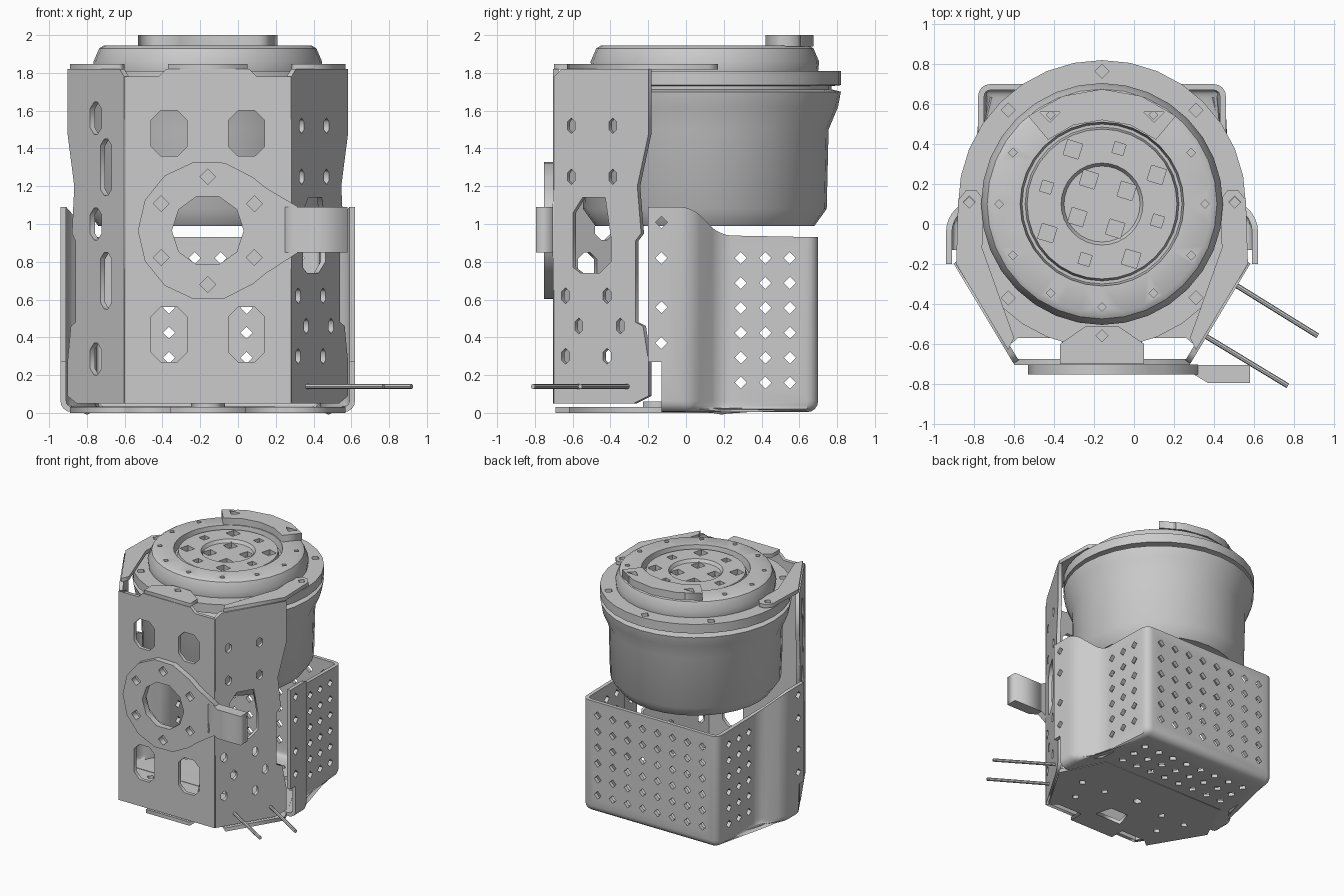
import bpy, bmesh, math
from math import sin, cos, radians, pi
from mathutils import Matrix, Vector

if "Cube" in bpy.data.objects:
    bpy.data.objects.remove(bpy.data.objects["Cube"])

CX, CY = -0.16, 0.10      # motor axis
T = 0.03                  # sheet thickness


def link(name, me, smooth=None):
    ob = bpy.data.objects.new(name, me)
    bpy.context.scene.collection.objects.link(ob)
    if smooth:
        me.shade_smooth()
        me.set_sharp_from_angle(angle=radians(smooth))
    return ob


def baked(ob):
    bpy.context.view_layer.update()
    dg = bpy.context.evaluated_depsgraph_get()
    return bpy.data.meshes.new_from_object(ob.evaluated_get(dg))


def ngon(x, y, r, n=4, ry=None, turn=0.0):
    return [(x + r * cos(2 * pi * i / n + turn), y + (ry or r) * sin(2 * pi * i / n + turn))
            for i in range(n)]


def window(x, y, w, h, c):
    a, b = w / 2, h / 2
    return [(x + s * p, y + t * q) for s, t, corner in
            ((1, 1, ((a, b - c), (a - c, b))), (-1, 1, ((a - c, b), (a, b - c))),
             (-1, -1, ((a, b - c), (a - c, b))), (1, -1, ((a - c, b), (a, b - c))))
            for p, q in corner]


def frame(origin, u, v):
    """Matrix placing a flat panel: u and v are its in-plane axes."""
    u, v = Vector(u), Vector(v)
    n = u.cross(v).normalized()
    m = Matrix((u, v, n)).transposed().to_4x4()
    m.translation = origin
    return m


def panel(name, outline, holes, matrix, thick=T):
    cu = bpy.data.curves.new(name, "CURVE")
    cu.dimensions, cu.fill_mode, cu.extrude = "2D", "BOTH", thick / 2
    for loop in [outline] + holes:
        sp = cu.splines.new("POLY")
        sp.points.add(len(loop) - 1)
        for p, (x, y) in zip(sp.points, loop):
            p.co = (x, y, 0, 1)
        sp.use_cyclic_u = True
    tmp = bpy.data.objects.new(name + "_tmp", cu)
    bpy.context.scene.collection.objects.link(tmp)
    me = baked(tmp)
    bpy.data.objects.remove(tmp)
    bpy.data.curves.remove(cu)
    me.transform(matrix)
    return link(name, me)


def flat(z):
    return Matrix.Translation((0, 0, z))


def upright(x, y):
    return frame((x, y, 0), (1, 0, 0), (0, 0, 1))


def add_prism(bm, center, axis, r, depth, n=4, turn=0.0):
    m = Matrix.Translation(center) @ Vector(axis).to_track_quat("Z", "Y").to_matrix().to_4x4()
    m = m @ Matrix.Rotation(turn, 4, "Z")
    bmesh.ops.create_cone(bm, cap_ends=True, segments=n, radius1=r, radius2=r,
                          depth=depth, matrix=m)


def cut(ob, bm, smooth):
    me = bpy.data.meshes.new("cutter")
    bm.to_mesh(me)
    bm.free()
    cutter = link("cutter", me)
    cutter.hide_render = True
    mod = ob.modifiers.new("cut", "BOOLEAN")
    mod.operation, mod.solver, mod.object = "DIFFERENCE", "EXACT", cutter
    result = baked(ob)
    ob.modifiers.clear()
    ob.data = result
    bpy.data.objects.remove(cutter)
    result.shade_smooth()
    result.set_sharp_from_angle(angle=radians(smooth))


def lathe(name, profile, n):
    bm = bmesh.new()
    vs = [bm.verts.new((r, 0, z)) for r, z in profile]
    es = [bm.edges.new(p) for p in zip(vs, vs[1:])]
    bmesh.ops.spin(bm, geom=vs + es, cent=(0, 0, 0), axis=(0, 0, 1), angle=2 * pi, steps=n)
    bmesh.ops.remove_doubles(bm, verts=bm.verts, dist=1e-4)
    bmesh.ops.recalc_face_normals(bm, faces=bm.faces)
    bmesh.ops.translate(bm, verts=bm.verts, vec=(CX, CY, 0))
    me = bpy.data.meshes.new(name)
    bm.to_mesh(me)
    bm.free()
    return link(name, me, 35)


def polar(r, deg, z):
    return (CX + r * cos(radians(deg)), CY + r * sin(radians(deg)), z)


# Motor can and flared rim
lathe("motor_can", [(0, .99), (.58, .99), (.645, 1.08), (.655, 1.5), (.705, 1.62),
                    (.72, 1.70), (.66, 1.715), (0, 1.715)], 32)
# Flange, dome and recessed output disc
head = lathe("motor_head", [(0, 1.70), (.67, 1.70), (.67, 1.73), (.72, 1.735), (.72, 1.81),
                            (.60, 1.81), (.605, 1.86), (.575, 1.93), (.55, 1.945),
                            (.41, 1.945), (.40, 1.88), (.385, 1.88), (.375, 1.925),
                            (.205, 1.925), (.19, 1.90), (0, 1.90)], 32)
bm = bmesh.new()
for i in range(8):
    add_prism(bm, polar(.665, 45 * i, 1.81), (0, 0, 1), .035, .06)
for i in range(12):
    add_prism(bm, polar(.515, 30 * i, 1.945), (0, 0, 1), .022, .05)
for i in range(4):
    for r, deg, z, size in ((.31, 28, 1.925, .055), (.29, 73, 1.925, .04), (.14, 28, 1.90, .055)):
        a = deg + 90 * i
        add_prism(bm, polar(r, a, z), (0, 0, 1), size, .08, turn=radians(28))
cut(head, bm, 35)

# Raised arc on the dome
arc = [polar(.575, 50 + 20 * i, 0)[:2] for i in range(5)]
arc += [polar(.42, 130 - 20 * i, 0)[:2] for i in range(5)]
panel("top_arc", arc, [ngon(CX + s * .26, .56, .05) for s in (-1, 1)], flat(1.97), .06)

# Front wall with windows
front = [(-.6, .05), (.28, .05), (.28, 1.78), (.10, 1.78), (.06, 1.82), (-.38, 1.82),
         (-.42, 1.78), (-.6, 1.78)]
holes = [window(CX + s * .205, z, .19, h, .05) for s in (-1, 1) for z, h in ((1.48, .24), (.415, .29))]
panel("front_wall", front, holes + [ngon(CX, .97, .21, 12)], upright(0, -.69))

# Slanted side walls
side = [(0, .05), (.42, .05), (.5, .09), (.5, .27), (.47, .46), (.43, .48), (.43, .91), (.46, .95),
        (.44, 1.2), (.5, 1.48), (.5, 1.82), (.04, 1.82), (0, 1.78)]
slots = [ngon(u + d, z, .024, 6, .042, pi / 6) for u, z in ((.09, 1.52), (.09, 1.25), (.06, .62), (.13, .46), (.06, .3))
         for d in (0, .22)]
slots.append([(.10, .77), (.14, .74), (.24, .74), (.30, .80), (.30, .93), (.27, 1.14), (.15, 1.14), (.10, 1.06)])
panel("left_wall", side, slots, frame((.27, -.69, 0), (.6, 1, 0), (0, 0, 1)))
slots = [window(u, z, .10, h, .035) for u, z, h in
         ((.25, 1.56, .17), (.16, 1.3, .3), (.25, 1.0, .17), (.16, .7, .3), (.25, .285, .17))]
panel("right_wall", side, slots, frame((-.59, -.69, 0), (-.6, 1, 0), (0, 0, 1)))

# Top tabs holding the flange
panel("front_tab", [(-.37, -.7), (.05, -.7), (.05, -.6), (-.08, -.51), (-.24, -.51), (-.37, -.6)],
      [ngon(CX, -.56, .03)], flat(1.833))
for name, s in (("left_tab", 1), ("right_tab", -1)):
    tab = [(.47, -.63), (.73, -.2), (.72, .12), (.68, .17), (.63, .17), (.59, .12), (.60, -.12), (.44, -.57)]
    panel(name, [(CX + s * x, y) for x, y in tab], [ngon(CX + s * .665, .11, .03)], flat(1.833))

# Base plate with boss
half = [(.20, -.69), (.20, -.57), (.42, -.57), (.48, -.62), (.73, -.2), (.56, .15)]
base = [(CX + x, y) for x, y in half] + [(CX - x, y) for x, y in reversed(half)]
holes = [[(-.28, -.5), (-.04, -.5), (-.08, -.36), (-.24, -.36)]]
holes += [ngon(CX + s * x, y, .03) for s in (-1, 1) for x, y in ((.4, -.4), (.28, -.2), (.5, -.2))]
panel("base_plate", base, holes + [ngon(CX, -.15, .035, 6)], flat(.015))
panel("base_boss", ngon(CX, -.15, .09, 6), [ngon(CX, -.15, .04, 6)], flat(.035), .05)

# Perforated basket
bm = bmesh.new()
half = [(.78, -.2, 1.09), (.78, .03, 1.09), (.62, .18, .94), (.62, .7, .93)]
ring = [(CX + x, y, z) for x, y, z in half] + [(CX - x, y, z) for x, y, z in reversed(half)]
low = [bm.verts.new((x, y, .004)) for x, y, z in ring]
top = [bm.verts.new(p) for p in ring]
for i in range(len(ring) - 1):
    bm.faces.new((low[i], low[i + 1], top[i + 1], top[i]))
bm.faces.new(low[::-1])
inner = [e for e in bm.edges if len(e.link_faces) == 2]
bmesh.ops.bevel(bm, geom=inner, offset=.06, segments=4, profile=.5, affect="EDGES")
me = bpy.data.meshes.new("basket")
bm.to_mesh(me)
bm.free()
basket = link("basket", me)
solid = basket.modifiers.new("sheet", "SOLIDIFY")
solid.thickness, solid.offset = T, -1

bm = bmesh.new()
rows = [.16 + .132 * i for i in range(6)]
for s in (-1, 1):
    for y in (.29, .42, .55):
        for z in rows:
            add_prism(bm, (CX + s * .62, y, z), (1, 0, 0), .032, .12)
    for z in (.37, .56, .82, 1.01):
        add_prism(bm, (CX + s * .78, -.13, z), (1, 0, 0), .032, .12)
for i in range(8):
    x = CX + (i - 3.5) * .137
    for z in rows:
        add_prism(bm, (x, .7, z), (0, 1, 0), .032, .12)
    for y in (.25, .38, .51):
        add_prism(bm, (x, y, .01), (0, 0, 1), .032, .12)
bmesh.ops.create_cube(bm, size=1, matrix=Matrix.Translation((CX, -.28, .08)) @ Matrix.Diagonal((2, .3, .38, 1)))
cut(basket, bm, 30)

# Front ring plate with its arm
disc = [(CX + .37 * cos(radians(a)), .965 + .37 * sin(radians(a))) for a in range(50, 311, 26)]
disc += [(.15, .74), (.32, .85), (.32, 1.09), (.15, 1.19)]
bolts = [ngon(CX + .285 * sin(i * pi / 3), .965 + .285 * cos(i * pi / 3), .042) for i in range(6)]
panel("ring_plate", disc, bolts + [ngon(CX, .965, .19, 10)], upright(0, -.728), .05)
arm = [(.25, -.705), (.58, -.705), (.58, -.795), (.37, -.795), (.30, -.753), (.25, -.753)]
panel("ring_arm", arm, [], flat(.97), .24)

# Thin rods with pointed bases
for name, a, b in (("rear_rod", (.50, -.30), (.92, -.56)), ("front_rod", (.34, -.55), (.77, -.81))):
    a, b = Vector((*a, .14)), Vector((*b, .14))
    bm = bmesh.new()
    add_prism(bm, (a + b) / 2, b - a, .013, (b - a).length, 8)
    add_prism(bm, a, b - a, .05, .015, 4)
    me = bpy.data.meshes.new(name)
    bm.to_mesh(me)
    bm.free()
    link(name, me, 40)
